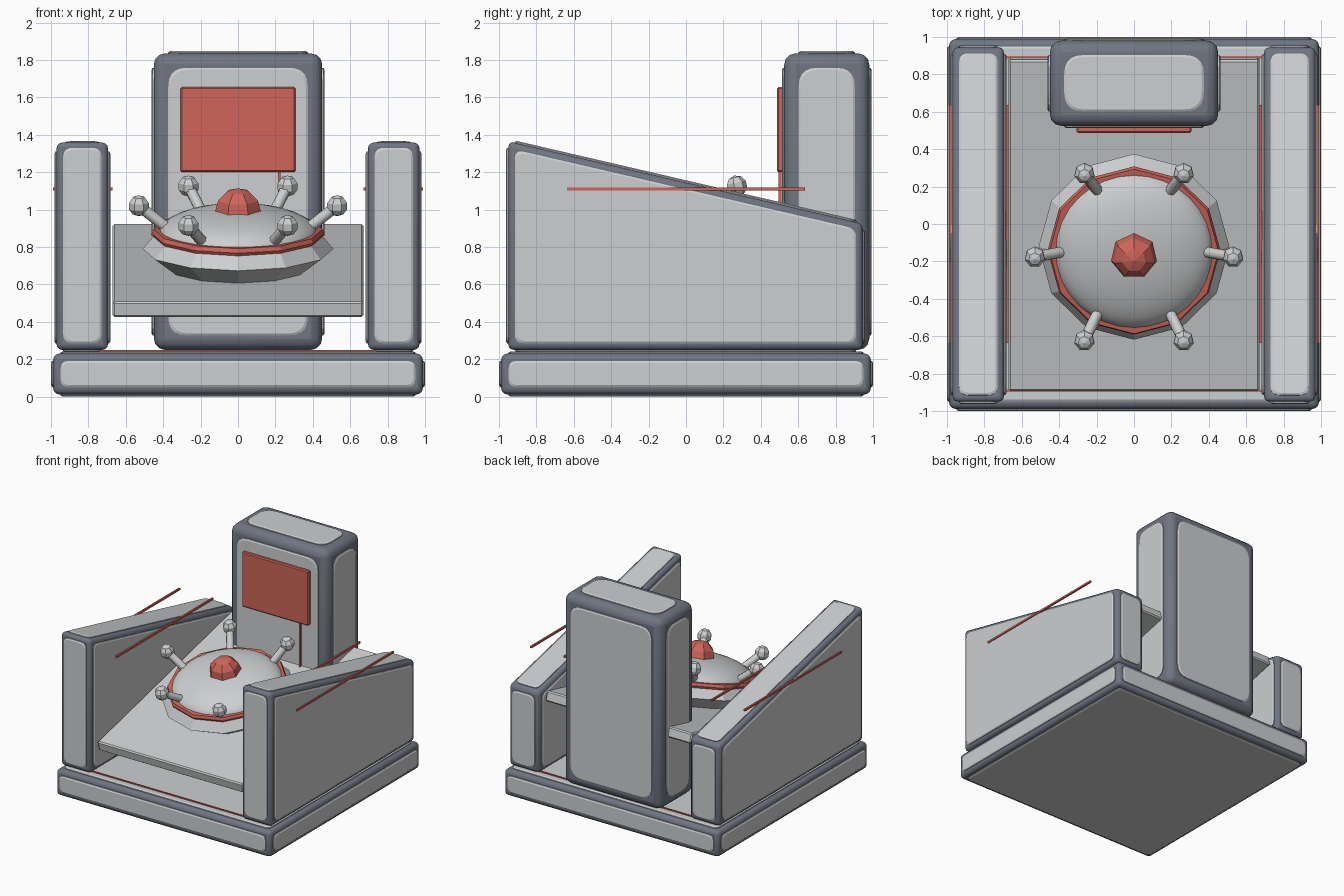
import bpy, bmesh, math
from mathutils import Vector, Matrix

if "Cube" in bpy.data.objects:
    bpy.data.objects.remove(bpy.data.objects["Cube"])


def material(name, rgb):
    m = bpy.data.materials.new(name)
    m.diffuse_color = (*rgb, 1)
    m.use_nodes = True
    m.node_tree.nodes["Principled BSDF"].inputs["Base Color"].default_value = m.diffuse_color
    return m


LIGHT = material("light_grey", (0.61, 0.62, 0.63))
DARK = material("slate_grey", (0.16, 0.18, 0.225))
RED = material("soft_red", (0.62, 0.13, 0.10))


def finish(bm, name, mat, smooth=None, bevel=0, segments=3):
    bmesh.ops.recalc_face_normals(bm, faces=bm.faces)
    me = bpy.data.meshes.new(name)
    bm.to_mesh(me)
    bm.free()
    me.materials.append(mat)
    ob = bpy.data.objects.new(name, me)
    bpy.context.collection.objects.link(ob)
    if bevel:
        mod = ob.modifiers.new("rounding", 'BEVEL')
        mod.width, mod.segments = bevel, segments
        mod.limit_method = 'ANGLE'
    if smooth:
        bpy.ops.object.select_all(action='DESELECT')
        ob.select_set(True)
        bpy.context.view_layer.objects.active = ob
        bpy.ops.object.shade_smooth_by_angle(angle=math.radians(smooth))
    return ob


def box(name, lo, hi, mat, bevel=0):
    bm = bmesh.new()
    size = Vector(hi) - Vector(lo)
    mid = (Vector(hi) + Vector(lo)) / 2
    bmesh.ops.create_cube(bm, size=1, matrix=Matrix.Translation(mid) @ Matrix.Diagonal((*size, 1)))
    return finish(bm, name, mat, bevel=bevel, segments=1)


def rounded_loop(pts, margin, radius):
    """Inset a convex polygon and round its corners."""
    out, n = [], len(pts)
    for i, p in enumerate(pts):
        a = (pts[i - 1] - p).normalized()
        b = (pts[(i + 1) % n] - p).normalized()
        c = p + (a + b) * margin / math.sin(a.angle(b))
        for k in range(6):
            t = k / 5
            out.append(c + a * radius * (1 - t) ** 2 + b * radius * t ** 2)
    return out


def framed_block(name, profile, x0, x1, bevel, margin, radius, proud=0.012):
    """Rounded dark prism with a raised light panel on every side."""
    bm = bmesh.new()
    face = bm.faces.new([bm.verts.new((x0, y, z)) for y, z in profile])
    ext = bmesh.ops.extrude_face_region(bm, geom=[face])
    bmesh.ops.translate(bm, vec=(x1 - x0, 0, 0),
                        verts=[v for v in ext["geom"] if isinstance(v, bmesh.types.BMVert)])
    bmesh.ops.recalc_face_normals(bm, faces=bm.faces)
    bm.normal_update()
    panels = bmesh.new()
    for f in bm.faces:
        pts = [v.co.copy() for v in f.verts]
        rings = []
        for m, h in ((margin - 0.01, -0.015), (margin - 0.01, proud * 0.5), (margin, proud)):
            rings.append([panels.verts.new(p + f.normal * h) for p in rounded_loop(pts, m, radius)])
        n = len(rings[0])
        for lower, upper in zip(rings, rings[1:]):
            for i in range(n):
                j = (i + 1) % n
                panels.faces.new((lower[i], lower[j], upper[j], upper[i]))
        panels.faces.new(rings[-1])
        panels.faces.new(rings[0][::-1])
    finish(bm, name + "_frame", DARK, smooth=40, bevel=bevel)
    finish(panels, name + "_panels", LIGHT)


def rect(y0, y1, z0, z1):
    return [(y0, z0), (y1, z0), (y1, z1), (y0, z1)]


# Base slab, side walls with sloping tops, and rear tower
framed_block("base", rect(-0.988, 0.988, 0.012, 0.23), -0.988, 0.988, 0.032, 0.05, 0.04)
wall = [(-0.95, 0.25), (0.945, 0.25), (0.945, 0.925), (-0.95, 1.365)]
for side, x0 in (("left", -0.97), ("right", 0.695)):
    framed_block(side + "_wall", wall, x0, x0 + 0.275, 0.03, 0.045, 0.05)
framed_block("tower", rect(0.525, 0.98, 0.25, 1.835), -0.45, 0.45, 0.06, 0.087, 0.1)

# Red trim around the base top
for s in (-1, 1):
    box("base_trim", (-0.92, s * 0.892 - 0.006, 0.235), (0.92, s * 0.892 + 0.006, 0.25), RED)

# Rods along the side walls
for x in (-0.983, -0.678, 0.678, 0.983):
    box("wall_rod", (x - 0.007, -0.635, 1.102), (x + 0.007, 0.635, 1.118), RED)

# Screen and its cable
box("screen", (-0.307, 0.487, 1.2), (0.307, 0.53, 1.655), RED, 0.008)
box("screen_cable", (0.213, 0.495, 0.8), (0.227, 0.51, 1.21), RED)

# Sloping deck
TILT = Matrix.Rotation(math.radians(13.3), 4, 'X')
deck = box("deck", (-0.67, -0.91, -0.042), (0.67, 0.91, 0.042), LIGHT, 0.01)
deck.matrix_world = Matrix.Translation((0, 0, 0.675)) @ TILT

# Saucer parts share one tilted frame with its origin at the rim centre
SAUCER = Matrix.Translation((0, -0.122, 0.79)) @ TILT


def lathe(name, profile, sides, mat, closed=False, smooth=None):
    bm = bmesh.new()
    rings = []
    for r, h in profile:
        if r == 0:
            rings.append([bm.verts.new((0, 0, h))] * sides)
        else:
            rings.append([bm.verts.new((r * math.cos(math.tau * i / sides),
                                        r * math.sin(math.tau * i / sides), h)) for i in range(sides)])
    pairs = list(zip(rings, rings[1:]))
    if closed:
        pairs.append((rings[-1], rings[0]))
    for a, b in pairs:
        for i in range(sides):
            j = (i + 1) % sides
            bm.faces.new(list(dict.fromkeys((a[i], a[j], b[j], b[i]))))
    ob = finish(bm, name, mat, smooth=smooth)
    ob.matrix_world = SAUCER
    return ob


lathe("saucer_hull", [(0, -0.11), (0.38, -0.1), (0.51, 0), (0.44, 0.085), (0, 0.09)], 12, LIGHT)
lathe("saucer_ring", [(0.415, 0.065), (0.452, 0.065), (0.462, 0.085), (0.452, 0.108), (0.415, 0.108)],
      12, RED, closed=True)
dome = [(0.425 * math.cos(i * math.pi / 16), 0.085 + 0.135 * math.sin(i * math.pi / 16)) for i in range(8)]
lathe("saucer_dome", dome + [(0, 0.22)], 32, LIGHT, smooth=60)


def ball(name, centre, r, u, v, mat):
    bm = bmesh.new()
    bmesh.ops.create_uvsphere(bm, u_segments=u, v_segments=v, radius=r)
    ob = finish(bm, name, mat)
    ob.matrix_world = SAUCER @ Matrix.Translation(centre)


ball("saucer_beacon", (0, 0, 0.205), 0.127, 7, 6, RED)

# Six antennas with faceted tips
for k in range(6):
    a = k * math.pi / 3
    out = Vector((math.cos(a), math.sin(a), 0))
    foot, tip = out * 0.36 + Vector((0, 0, 0.1)), out * 0.53 + Vector((0, 0, 0.237))
    axis = tip - foot
    bm = bmesh.new()
    bmesh.ops.create_cone(bm, cap_ends=True, segments=8, radius1=0.03, radius2=0.03, depth=axis.length)
    rod = finish(bm, "antenna_rod", LIGHT, smooth=50)
    rod.matrix_world = (SAUCER @ Matrix.Translation((foot + tip) / 2)
                        @ axis.to_track_quat('Z', 'Y').to_matrix().to_4x4())
    ball("antenna_tip", tip, 0.057, 7, 5, LIGHT)
